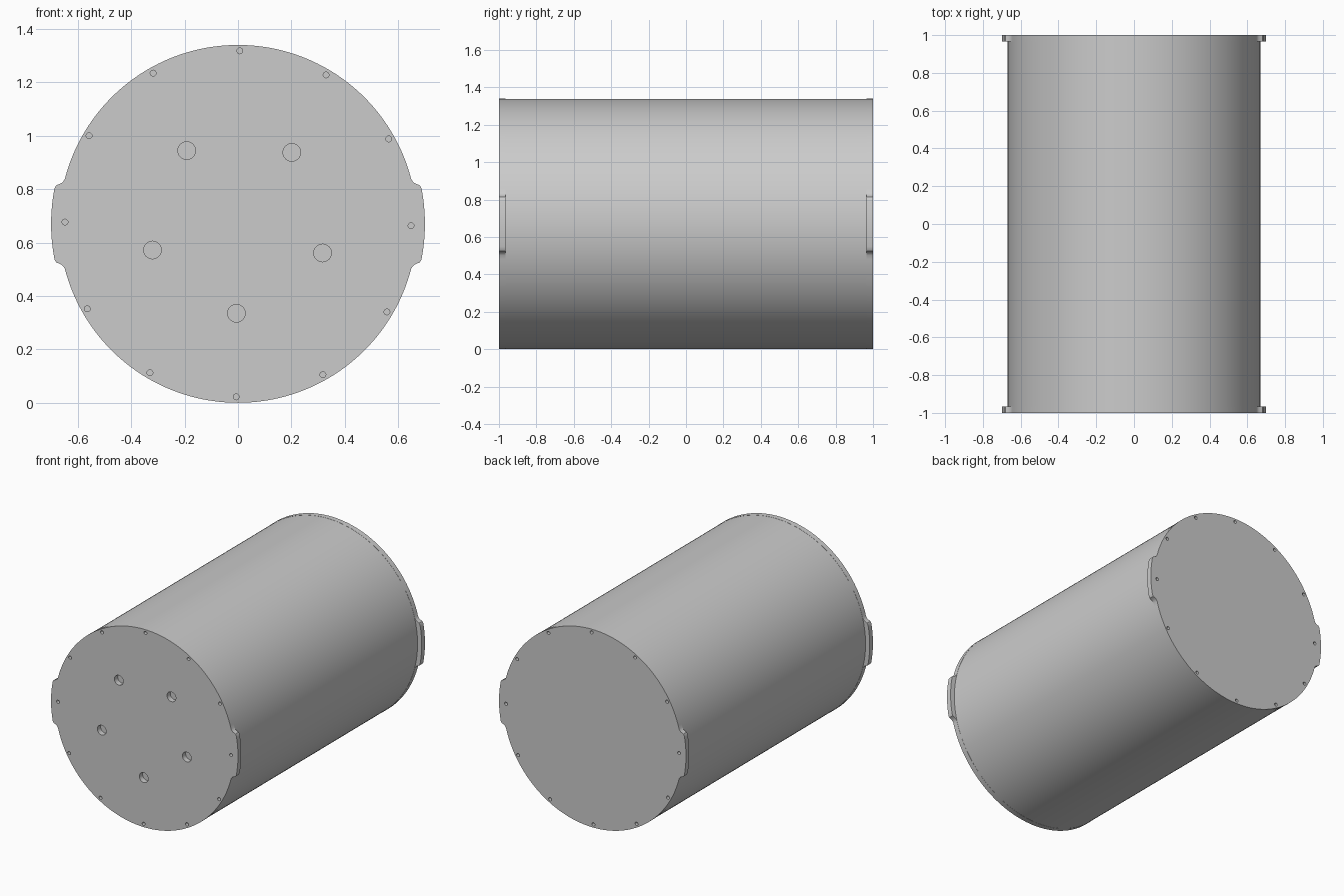
import bpy, bmesh, math
from mathutils import Matrix, Vector

if "Cube" in bpy.data.objects:
    bpy.data.objects.remove(bpy.data.objects["Cube"])

CENTRE_Z = 0.67
RADIUS = 0.67
EAR_RADIUS = 0.70
HALF_LENGTH = 1.0
PLATE = 0.035

grey = bpy.data.materials.new("plain grey")
grey.use_nodes = True
colour = (0.6, 0.6, 0.6, 1)
grey.diffuse_color = colour
grey.node_tree.nodes["Principled BSDF"].inputs["Base Color"].default_value = colour


def make_object(name, bm):
    bmesh.ops.recalc_face_normals(bm, faces=bm.faces)
    mesh = bpy.data.meshes.new(name)
    bm.to_mesh(mesh)
    bm.free()
    mesh.materials.append(grey)
    ob = bpy.data.objects.new(name, mesh)
    bpy.context.collection.objects.link(ob)
    return ob


def activate(ob):
    bpy.ops.object.select_all(action="DESELECT")
    ob.select_set(True)
    bpy.context.view_layer.objects.active = ob


def smooth(ob):
    activate(ob)
    bpy.ops.object.shade_smooth_by_angle(angle=math.radians(30))


def add_cylinder(bm, radius, depth, x, y, z, sides):
    place = Matrix.Translation((x, y, z)) @ Matrix.Rotation(math.pi / 2, 4, "X")
    bmesh.ops.create_cone(bm, cap_ends=True, segments=sides, radius1=radius,
                          radius2=radius, depth=depth, matrix=place)


def polar(radius, degrees):
    a = math.radians(degrees)
    return radius * math.cos(a), radius * math.sin(a)


def plate_outline():
    """Disc with a rounded ear on each side, as (x, z) about the axis."""
    ear = [polar(EAR_RADIUS, -11 + i) for i in range(23)]
    # S-shaped shoulder from the ear down to the rim
    shoulder = [(0.681, 0.144), (0.672, 0.148), (0.661, 0.153), (0.654, 0.160)]
    arc = [polar(RADIUS, 14.5 + 151 * i / 80) for i in range(81)]
    upper = shoulder + arc + [(-x, z) for x, z in reversed(shoulder)]
    return ear + upper + [(-x, -z) for x, z in ear + upper]


def bolt_circle(bm, count, circle, hole, start, y, sides):
    for i in range(count):
        x, z = polar(circle, start + 360 * i / count)
        add_cylinder(bm, hole, 2 * PLATE + 0.02, x, y, CENTRE_Z + z, sides)


def end_plate(name, side, big_holes):
    bm = bmesh.new()
    outer = side * HALF_LENGTH
    verts = [bm.verts.new((x, outer, CENTRE_Z + z)) for x, z in plate_outline()]
    face = bm.faces.new(verts)
    extruded = bmesh.ops.extrude_face_region(bm, geom=[face], use_keep_orig=True)
    moved = [v for v in extruded["geom"] if isinstance(v, bmesh.types.BMVert)]
    bmesh.ops.translate(bm, verts=moved, vec=Vector((0, -side * PLATE, 0)))
    plate = make_object(name, bm)

    # Screw holes around the rim, plus the five large ports
    cut = bmesh.new()
    bolt_circle(cut, 12, 0.648, 0.011, -0.6, outer, 16)
    if big_holes:
        bolt_circle(cut, 5, 0.335, 0.033, -91, outer, 32)
    cutter = make_object(name + "_cutter", cut)
    cutter.hide_render = True

    mod = plate.modifiers.new("holes", "BOOLEAN")
    mod.operation = "DIFFERENCE"
    mod.solver = "EXACT"
    mod.object = cutter
    activate(plate)
    bpy.ops.object.modifier_apply(modifier=mod.name)
    bpy.data.objects.remove(cutter)
    smooth(plate)


# Main drum between the two plates
drum = bmesh.new()
add_cylinder(drum, RADIUS - 0.001, 2 * (HALF_LENGTH - PLATE), 0, 0, CENTRE_Z, 160)
smooth(make_object("drum_body", drum))

end_plate("front_plate", -1, True)
end_plate("back_plate", 1, False)
